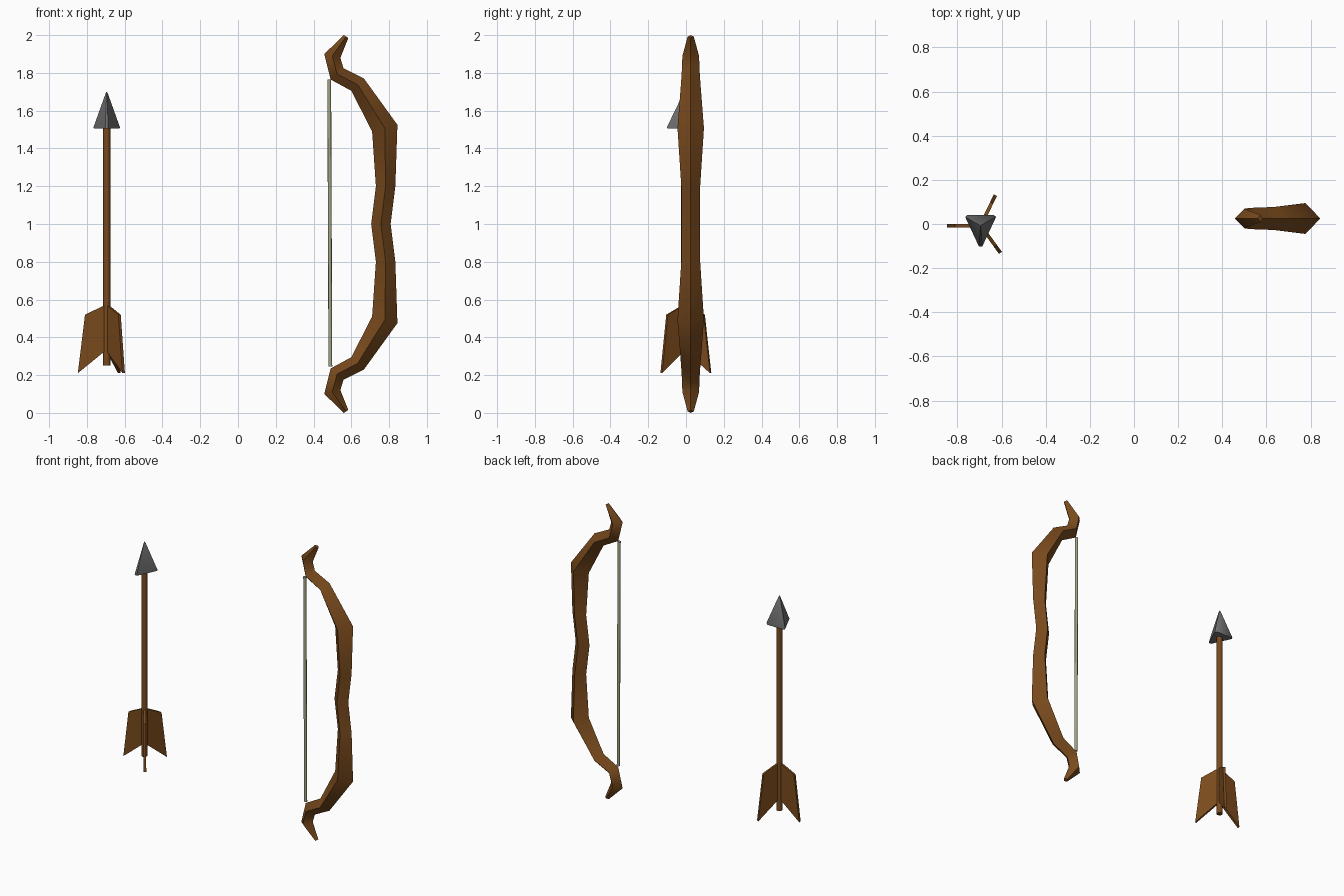
import bpy, bmesh, math
from mathutils import Vector

if "Cube" in bpy.data.objects:
    bpy.data.objects.remove(bpy.data.objects["Cube"])


def material(name, rgb):
    m = bpy.data.materials.new(name)
    m.diffuse_color = (*rgb, 1)
    m.use_nodes = True
    m.node_tree.nodes["Principled BSDF"].inputs["Base Color"].default_value = m.diffuse_color
    return m


WOOD = material("brown wood", (0.19, 0.068, 0.012))
STEEL = material("grey steel", (0.17, 0.17, 0.175))
CORD = material("pale olive cord", (0.36, 0.38, 0.23))


def loft(name, rings, mat, smooth=None):
    """Skin a list of equal-sized point rings and cap both ends."""
    bm = bmesh.new()
    loops = [[bm.verts.new(p) for p in ring] for ring in rings]
    n = len(loops[0])
    for a, b in zip(loops, loops[1:]):
        for i in range(n):
            j = (i + 1) % n
            bm.faces.new((a[i], a[j], b[j], b[i]))
    bm.faces.new(loops[0][::-1])
    bm.faces.new(loops[-1])
    bmesh.ops.recalc_face_normals(bm, faces=bm.faces[:])
    mesh = bpy.data.meshes.new(name)
    bm.to_mesh(mesh)
    bm.free()
    mesh.materials.append(mat)
    ob = bpy.data.objects.new(name, mesh)
    bpy.context.collection.objects.link(ob)
    if smooth:
        bpy.context.view_layer.objects.active = ob
        ob.select_set(True)
        bpy.ops.object.shade_smooth_by_angle(angle=math.radians(smooth))
        ob.select_set(False)
    return ob


def rod(name, bottom, top, radius, sides, mat):
    rings = []
    for c in (bottom, top):
        rings.append([Vector(c) + Vector((radius * math.cos(t), radius * math.sin(t), 0))
                      for t in (math.tau * i / sides for i in range(sides))])
    return loft(name, rings, mat, 50)


# Bow limb: inner edge (x, z), outer edge (x, z), half width; middle up to tip
BOW_Y = 0.025
half = [
    (0.705, 1.00, 0.808, 1.00, 0.048),
    (0.730, 1.20, 0.833, 1.20, 0.050),
    (0.710, 1.49, 0.844, 1.525, 0.070),
    (0.600, 1.705, 0.667, 1.77, 0.052),
    (0.490, 1.765, 0.558, 1.825, 0.048),
    (0.457, 1.90, 0.542, 1.88, 0.044),
    (0.560, 2.00, 0.584, 1.985, 0.016),
]
lower = [(a, 2 - b, c, 2 - d, w) for a, b, c, d, w in reversed(half[1:])]
rings = []
for xi, zi, xo, zo, w in lower + half:
    xm, zm = (xi + xo) / 2, (zi + zo) / 2
    rings.append([(xi, BOW_Y, zi), (xm, BOW_Y - w, zm),
                  (xo, BOW_Y, zo), (xm, BOW_Y + w, zm)])
loft("bow", rings, WOOD, 60)

# Bow string
rod("bow_string", (0.489, BOW_Y, 0.245), (0.483, BOW_Y, 1.765), 0.010, 8, CORD)

# Arrow shaft
AX, AY = -0.695, -0.007
rod("arrow_shaft", (AX, AY, 0.25), (AX, AY, 1.51), 0.019, 8, WOOD)

# Arrow head: three-sided point with blunted corners
base = [(-0.07, 0.039), (-0.06, 0.048), (0.06, 0.048),
        (0.07, 0.039), (0.008, -0.094), (-0.008, -0.094)]
head = [[(AX + x * s, AY + y * s, z) for x, y in base]
        for z, s in ((1.505, 0.97), (1.512, 1.0), (1.69, 0.09), (1.70, 0.02))]
loft("arrow_head", head, STEEL, 50)

# Three feather vanes around the shaft
vane = [(0.0, 0.575), (0.115, 0.52), (0.153, 0.21), (0.0, 0.335)]
for k, deg in enumerate((180, 64, -54)):
    d = Vector((math.cos(math.radians(deg)), math.sin(math.radians(deg)), 0))
    side = Vector((-d.y, d.x, 0)) * 0.008
    sides = [[Vector((AX, AY, z)) + d * r + side * s for r, z in vane] for s in (-1, 1)]
    loft(f"feather_vane_{k + 1}", sides, WOOD)
